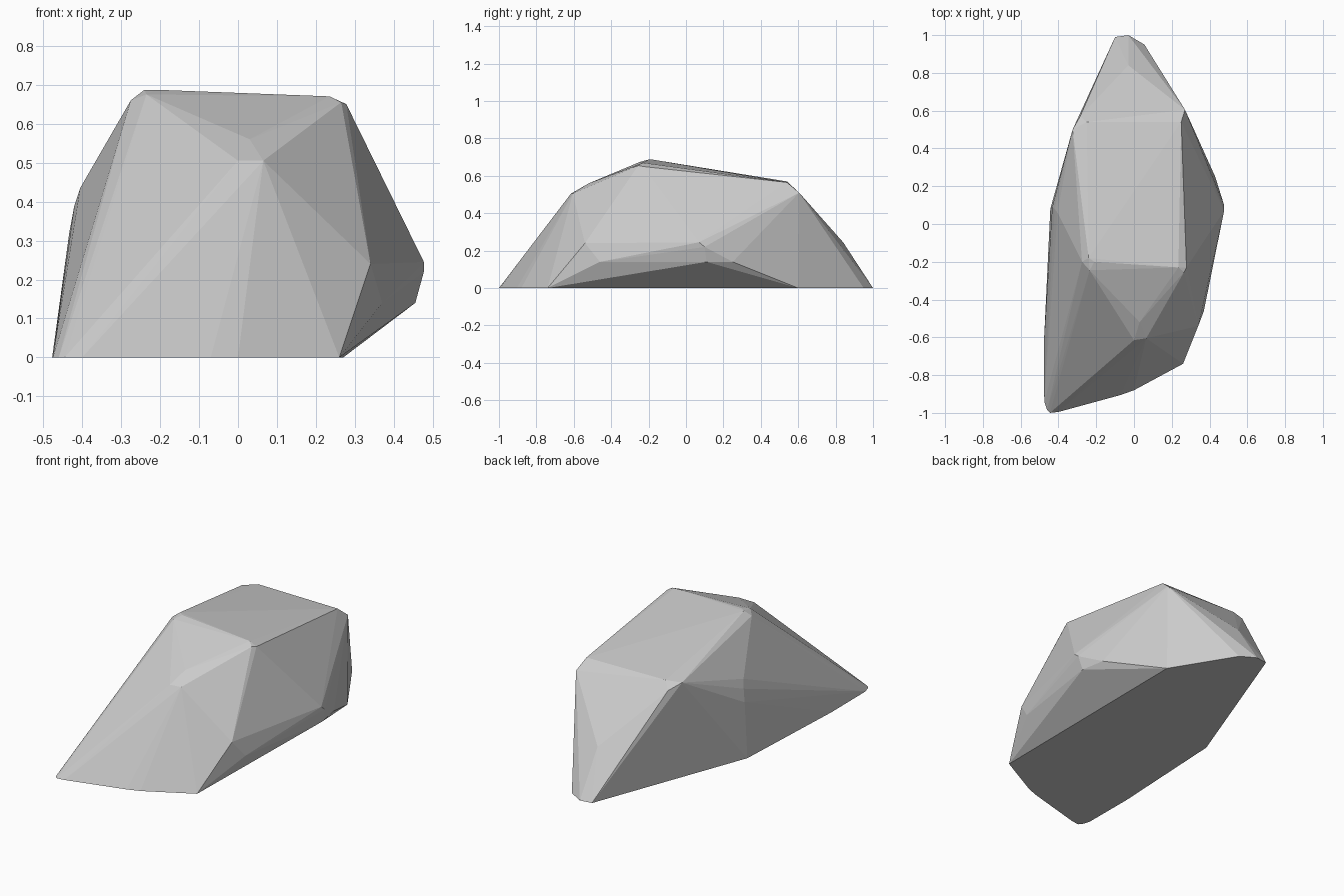
import bpy, bmesh

# Corner points of the boulder, grouped by level (x, y, z)
foot = [(x, y, 0) for x, y in [
    (-0.475, -0.94), (-0.46, -0.985), (-0.445, -1.0), (-0.40, -0.995),
    (-0.07, -0.905), (0.0, -0.88), (0.26, -0.74), (0.27, 0.60),
    (0.055, 0.95), (-0.03, 1.0), (-0.10, 0.99), (-0.443, 0.08), (-0.477, -0.63)]]
flank = [(0.37, -0.46, 0.14), (0.34, -0.54, 0.24), (0.455, 0.11, 0.14),
         (0.43, 0.25, 0.14), (0.477, 0.10, 0.22), (0.477, 0.07, 0.245),
         (-0.03, 0.84, 0.245), (-0.433, 0.09, 0.32), (-0.42, 0.08, 0.39),
         (-0.405, 0.06, 0.435)]
front_nose = [(0.0, -0.615, 0.505), (0.065, -0.605, 0.505),
              (0.08, -0.60, 0.465), (0.03, -0.52, 0.56)]
crown = [(-0.24, -0.18, 0.687), (-0.21, -0.20, 0.687), (-0.275, -0.20, 0.66),
         (-0.235, -0.245, 0.675), (0.235, -0.23, 0.67), (0.278, -0.23, 0.65),
         (0.265, -0.255, 0.655), (0.27, 0.605, 0.51), (0.25, 0.54, 0.565),
         (-0.25, 0.54, 0.57), (-0.325, 0.50, 0.56), (-0.285, 0.57, 0.53)]

# Wrap the corners in a faceted convex hull
bm = bmesh.new()
for p in foot + flank + front_nose + crown:
    bm.verts.new(p)
hull = bmesh.ops.convex_hull(bm, input=bm.verts)
bmesh.ops.delete(bm, geom=[v for v in bm.verts if not v.link_faces], context='VERTS')
bmesh.ops.dissolve_limit(bm, angle_limit=0.005, verts=bm.verts, edges=bm.edges)
bmesh.ops.recalc_face_normals(bm, faces=bm.faces)

mesh = bpy.data.meshes.new("boulder")
bm.to_mesh(mesh)
bm.free()
bpy.context.collection.objects.link(bpy.data.objects.new("boulder", mesh))
